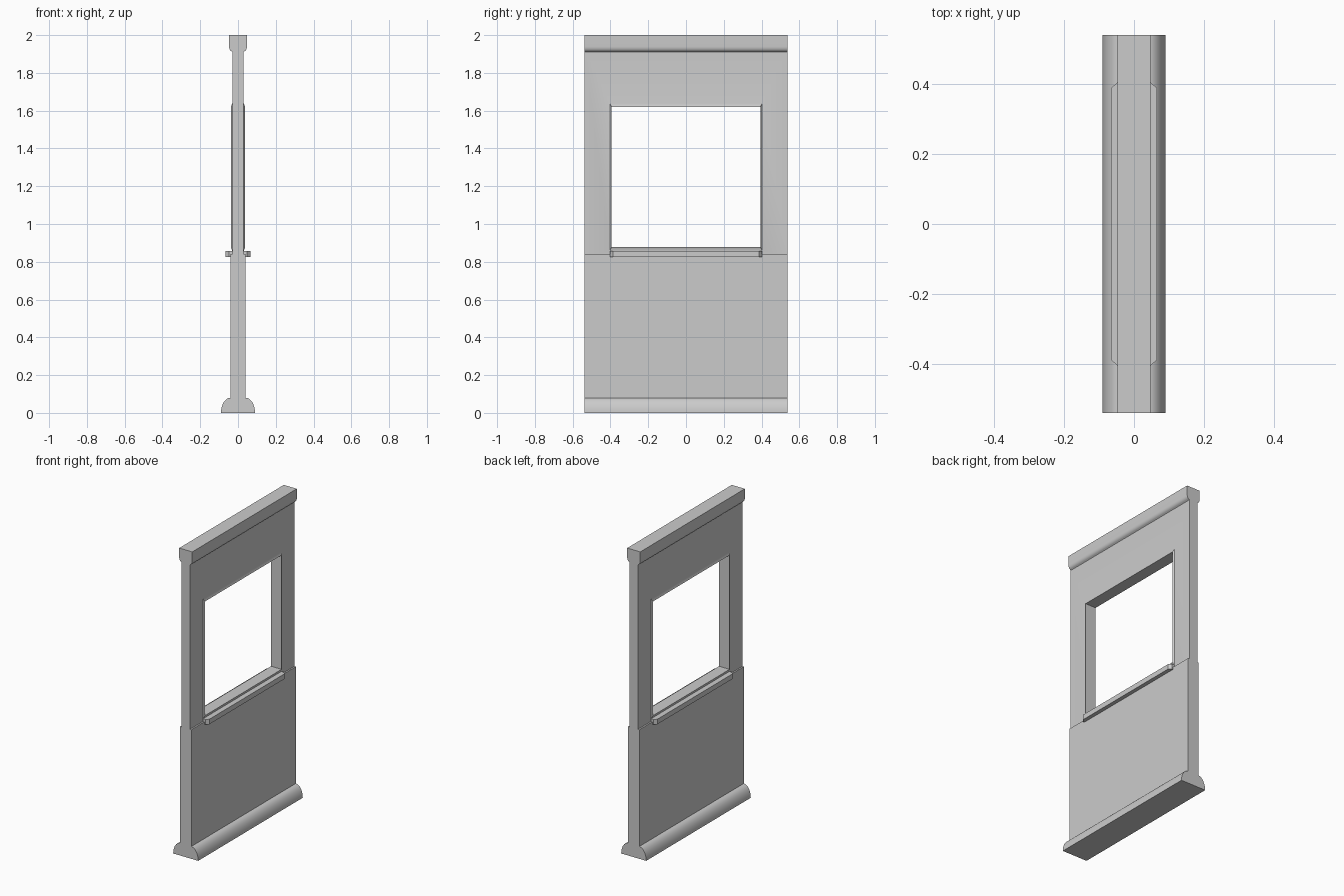
import bpy, bmesh, math

cube = bpy.data.objects.get("Cube")
if cube:
    bpy.data.objects.remove(cube, do_unlink=True)

HALF = 0.538      # half length of the wall
UPPER = 0.03      # half thickness above the sill
LOWER = 0.04      # half thickness below the sill
STEP = 0.84       # height where the wall gets thinner

grey = bpy.data.materials.new("plain_grey")
grey.use_nodes = True
grey.diffuse_color = (0.6, 0.6, 0.6, 1)
grey.node_tree.nodes["Principled BSDF"].inputs["Base Color"].default_value = grey.diffuse_color


def finish(name, bm):
    """Turn a bmesh into a named object with smooth curves and sharp edges."""
    bmesh.ops.recalc_face_normals(bm, faces=bm.faces)
    mesh = bpy.data.meshes.new(name)
    bm.to_mesh(mesh)
    bm.free()
    mesh.materials.append(grey)
    obj = bpy.data.objects.new(name, mesh)
    bpy.context.collection.objects.link(obj)
    bpy.ops.object.select_all(action='DESELECT')
    obj.select_set(True)
    bpy.context.view_layer.objects.active = obj
    bpy.ops.object.shade_smooth_by_angle(angle=math.radians(30))
    return obj


def prism(name, points, direction):
    """Extrude a closed outline of 3D points along a direction."""
    bm = bmesh.new()
    face = bm.faces.new([bm.verts.new(p) for p in points])
    ext = bmesh.ops.extrude_face_region(bm, geom=[face])
    verts = [g for g in ext["geom"] if isinstance(g, bmesh.types.BMVert)]
    bmesh.ops.translate(bm, verts=verts, vec=direction)
    return finish(name, bm)


def moulding(name, half_profile):
    """Mirror a half profile of (x, z) and run it along the wall."""
    full = half_profile + [(-x, z) for x, z in reversed(half_profile)]
    return prism(name, [(x, -HALF, z) for x, z in full], (0, 2 * HALF, 0))


def arc(cx, cz, rx, rz, start, end, steps):
    angles = [math.radians(start + (end - start) * i / steps) for i in range(steps + 1)]
    return [(cx + rx * math.cos(a), cz + rz * math.sin(a)) for a in angles]


# Skirting with quarter-round sides, lower panel, and top rail
moulding("base_moulding", arc(LOWER, 0, 0.05, 0.08, 0, 90, 10))
moulding("lower_panel", [(LOWER, 0.07), (LOWER, STEP)])
moulding("top_rail", [(UPPER, 1.91)] + arc(UPPER, 1.94, 0.017, 0.027, -75, 0, 6) + [(0.047, 2.0)])

# Upper panel: rectangular loops running from the outer edge, over the raised
# bevelled window surround, through the opening and out to the other side
half_loops = [
    (UPPER, HALF, STEP - 0.01, 1.93),
    (UPPER, 0.403, 0.857, 1.639),
    (0.038, 0.394, 0.877, 1.62),
]
loops = half_loops + [(-x, y, lo, hi) for x, y, lo, hi in reversed(half_loops)]
bm = bmesh.new()
rings = [[bm.verts.new((x, sy * y, z)) for sy, z in ((-1, lo), (1, lo), (1, hi), (-1, hi))]
         for x, y, lo, hi in loops]
for i, ring in enumerate(rings):
    after = rings[(i + 1) % len(rings)]
    for k in range(4):
        n = (k + 1) % 4
        bm.faces.new((ring[k], ring[n], after[n], after[k]))
finish("upper_panel", bm)

# Window sills with chamfered ends, one on each face
for side, label in ((1, "left"), (-1, "right")):
    outline = [(0.025, -0.403), (0.048, -0.403), (0.065, -0.387),
               (0.065, 0.387), (0.048, 0.403), (0.025, 0.403)]
    prism(label + "_sill", [(side * x, y, 0.825) for x, y in outline], (0, 0, 0.033))
